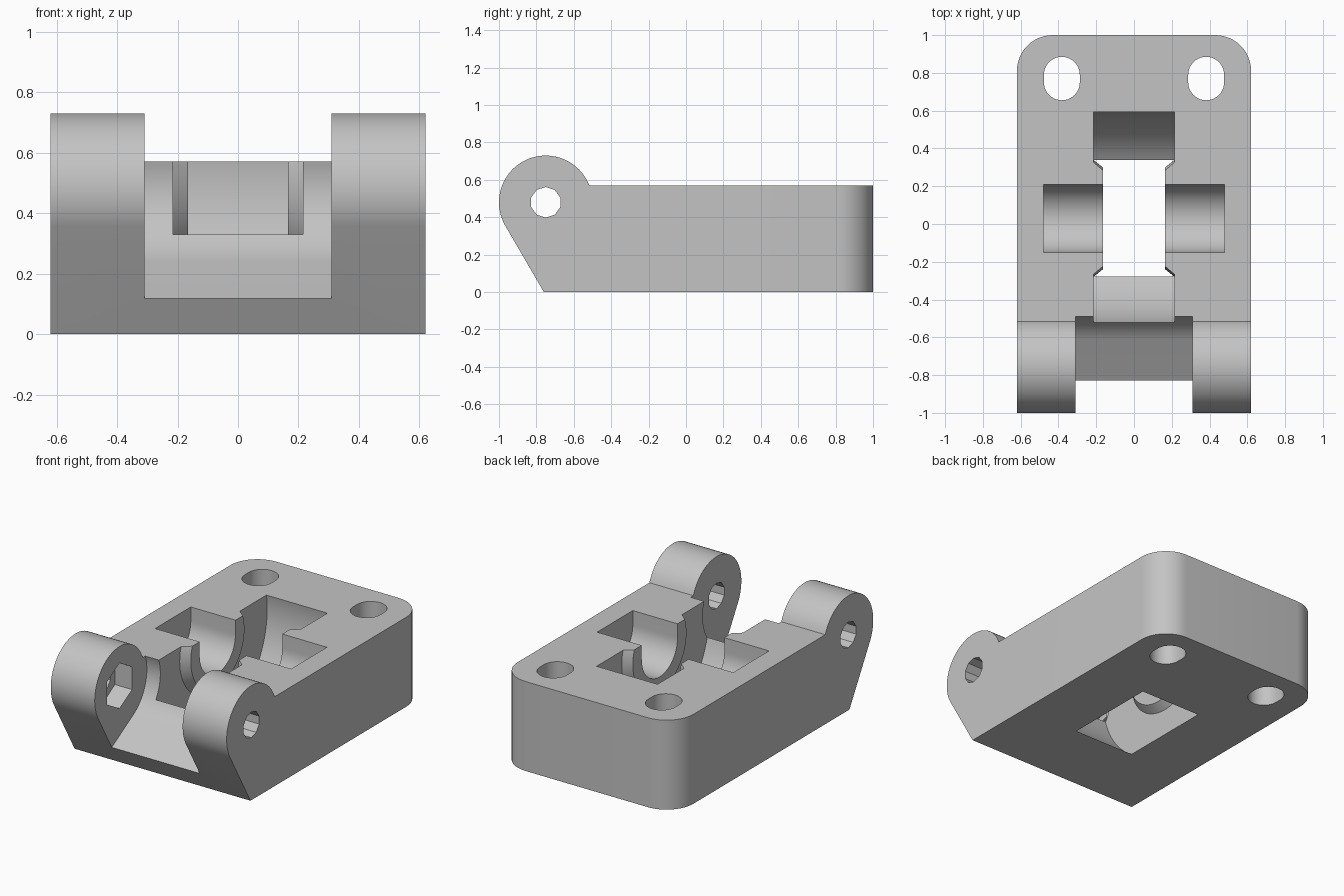
import bpy
import bmesh
from math import sin, cos, pi, radians, sqrt
from mathutils import Vector

if "Cube" in bpy.data.objects:
    bpy.data.objects.remove(bpy.data.objects["Cube"], do_unlink=True)

# Main dimensions
HALF_W, TOP = 0.62, 0.57
GAP_W = 0.31
AXLE_Z = 0.48
PIN_Y, WHEEL_Y = -0.75, 0.03
LUG_R, GAP_R = 0.25, 0.275
WHEEL_R, WHEEL_W = 0.571, 0.215

grey = bpy.data.materials.new("plain grey")
grey.use_nodes = True
grey.diffuse_color = (0.55, 0.55, 0.55, 1)
grey.node_tree.nodes["Principled BSDF"].inputs["Base Color"].default_value = grey.diffuse_color


def arc(cu, cv, r, start, end, steps):
    """Points on an arc, angles in degrees."""
    angles = [radians(start + (end - start) * i / steps) for i in range(steps + 1)]
    return [(cu + r * cos(a), cv + r * sin(a)) for a in angles]


def circle(cu, cv, r, sides, turn=0):
    return arc(cu, cv, r, turn, turn + 360, sides)[:-1]


def loft(name, rings, axis="X"):
    """Closed solid through equal rings, each given as (offset, outline)."""
    bm = bmesh.new()
    loops = []
    for w, outline in rings:
        loops.append([bm.verts.new((w, u, v) if axis == "X" else (u, v, w))
                      for u, v in outline])
    bm.faces.new(loops[0])
    bm.faces.new(loops[-1])
    for a, b in zip(loops, loops[1:]):
        for i in range(len(a)):
            j = (i + 1) % len(a)
            bm.faces.new((a[i], a[j], b[j], b[i]))
    bmesh.ops.recalc_face_normals(bm, faces=bm.faces)
    mesh = bpy.data.meshes.new(name)
    bm.to_mesh(mesh)
    bm.free()
    mesh.materials.append(grey)
    ob = bpy.data.objects.new(name, mesh)
    bpy.context.collection.objects.link(ob)
    return ob


def prism(name, outline, lo, hi, axis="X"):
    return loft(name, [(lo, outline), (hi, outline)], axis)


def cut(target, cutter):
    """Subtract the cutter, bake the result and drop the cutter."""
    cutter.hide_render = True
    mod = target.modifiers.new("cut", "BOOLEAN")
    mod.operation = "DIFFERENCE"
    mod.solver = "EXACT"
    mod.object = cutter
    graph = bpy.context.evaluated_depsgraph_get()
    baked = bpy.data.meshes.new_from_object(target.evaluated_get(graph))
    target.modifiers.clear()
    target.data = baked
    bpy.data.objects.remove(cutter, do_unlink=True)


# Body: side profile with round hinge lug and sloped front
meet = (TOP - AXLE_Z) / LUG_R
meet_y = PIN_Y + LUG_R * sqrt(1 - meet * meet)
lug_arc = arc(PIN_Y, AXLE_Z, LUG_R, 21.1, 210, 40)
lug_arc[0] = (meet_y, TOP)
profile = [(-0.76, 0), (1, 0), (1, TOP)] + lug_arc
body = prism("hinge_block", profile, -HALF_W, HALF_W)

# Rounded rear corners
bm = bmesh.new()
bm.from_mesh(body.data)
rear = [e for e in bm.edges if all(v.co.y > 0.99 for v in e.verts)
        and abs(e.verts[0].co.z - e.verts[1].co.z) > 0.1]
bmesh.ops.bevel(bm, geom=rear, offset=0.19, segments=12, profile=0.5, affect="EDGES")
bm.to_mesh(body.data)
bm.free()

# Hinge gap: round back running into a sloped floor
floor_arc = arc(PIN_Y, AXLE_Z, GAP_R, -60, 90, 36)
fy, fz = floor_arc[0]
gap = [(fy - 0.7 * cos(pi / 6), fz - 0.7 * sin(pi / 6))] + floor_arc
gap += [(PIN_Y, 1), (fy - 0.7 * cos(pi / 6), 1)]
cut(body, prism("gap_cutter", gap, -GAP_W, GAP_W))

# Wheel cavity with a tapered boss left standing on each side
wheel = prism("wheel_cutter", circle(WHEEL_Y, AXLE_Z, WHEEL_R, 96), -WHEEL_W, WHEEL_W)
for side in (-1, 1):
    boss = loft("boss_cutter", [(side * 0.165, circle(WHEEL_Y, AXLE_Z, 0.27, 64)),
                                (side * 0.265, circle(WHEEL_Y, AXLE_Z, 0.35, 64))])
    cut(wheel, boss)
cut(body, wheel)

# Axle trough, open at the top
trough = arc(WHEEL_Y, AXLE_Z, 0.18, -180, 0, 32)
trough += [(WHEEL_Y + 0.18, 1), (WHEEL_Y - 0.18, 1)]
cut(body, prism("axle_cutter", trough, -0.48, 0.48))

# Hinge pin hole and hexagonal nut pocket
cut(body, prism("pin_cutter", circle(PIN_Y, AXLE_Z, 0.082, 10, 18), -1, 1))
cut(body, prism("nut_cutter", circle(PIN_Y, AXLE_Z, 0.145, 6, 30), -0.43, -0.2))

# Mounting slots
for side in (-1, 1):
    slot = arc(side * 0.382, 0.79, 0.095, 0, 180, 20)
    slot += arc(side * 0.382, 0.75, 0.095, 180, 360, 20)
    cut(body, prism("slot_cutter", slot, -0.2, 1, "Z"))

# Smooth curves, sharp edges
bpy.ops.object.select_all(action="DESELECT")
body.select_set(True)
bpy.context.view_layer.objects.active = body
bpy.ops.object.shade_smooth_by_angle(angle=radians(25))
